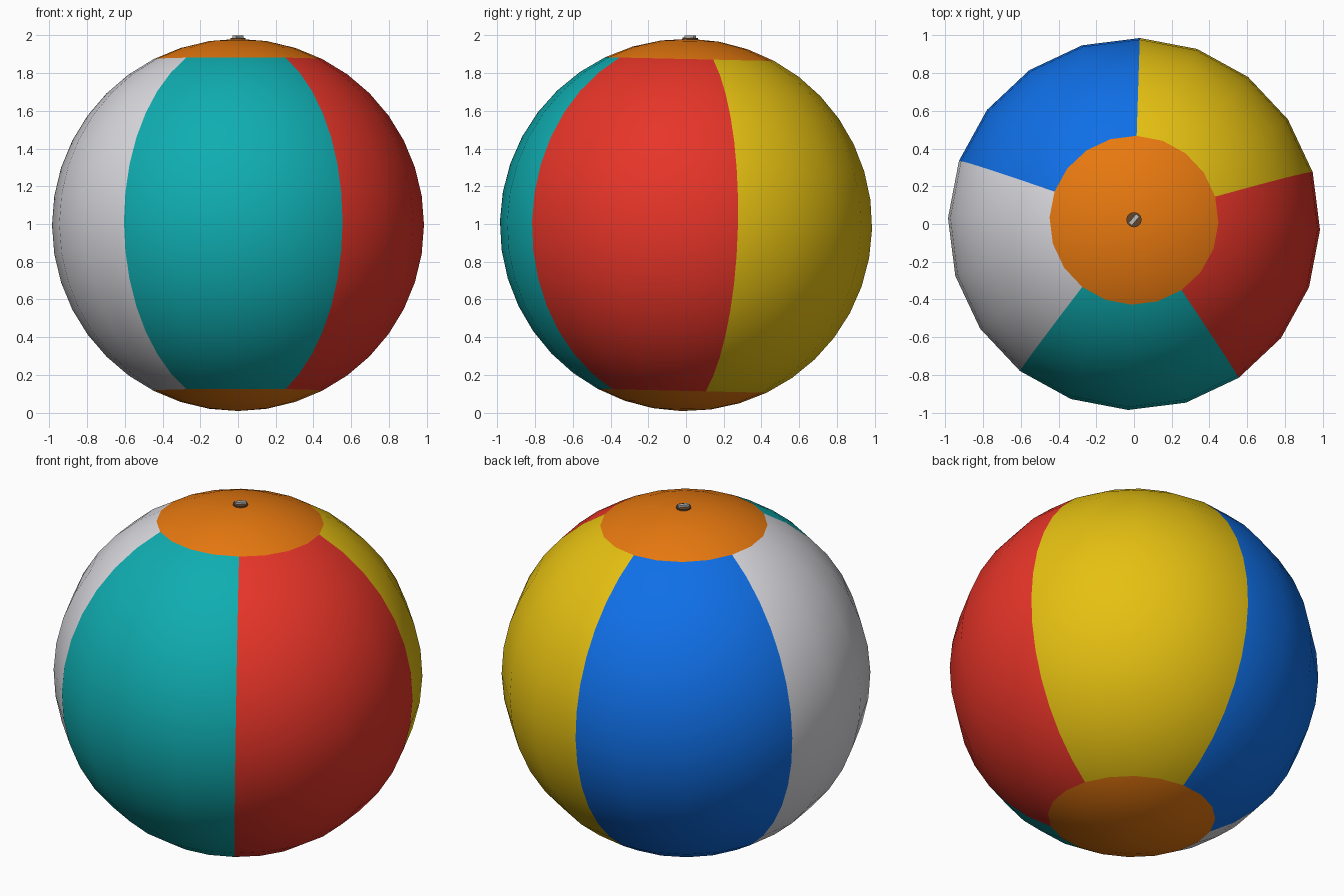
import bpy, bmesh, math
from mathutils import Matrix, Vector

if "Cube" in bpy.data.objects:
    bpy.data.objects.remove(bpy.data.objects["Cube"])

R, CENTRE = 0.987, Vector((0, 0, 0.995))
SEAM = math.radians(16.2)                      # direction of the first panel seam
TILT = Matrix.Translation(CENTRE) @ Matrix.Rotation(math.radians(-1.3), 4, 'X')

COLOURS = [("yellow", (0.79, 0.53, 0.006)), ("blue", (0.005, 0.16, 0.80)),
           ("white", (0.70, 0.70, 0.74)), ("teal", (0.005, 0.42, 0.44)),
           ("red", (0.82, 0.036, 0.022)), ("orange", (0.80, 0.19, 0.005)),
           ("valve brown", (0.12, 0.06, 0.025)), ("valve grey", (0.50, 0.50, 0.48))]
mats = {}
for name, rgb in COLOURS:
    mats[name] = bpy.data.materials.new(name)
    mats[name].diffuse_color = (*rgb, 1)


def make_object(name, bm, materials, smooth=False):
    mesh = bpy.data.meshes.new(name)
    for f in bm.faces:
        f.smooth = smooth
    bm.to_mesh(mesh)
    bm.free()
    for m in materials:
        mesh.materials.append(mats[m])
    obj = bpy.data.objects.new(name, mesh)
    bpy.context.collection.objects.link(obj)
    return obj


# Ball: five panels of four segments each, with round caps 27 degrees wide
bm = bmesh.new()
bmesh.ops.create_uvsphere(bm, u_segments=20, v_segments=20, radius=R)
bmesh.ops.rotate(bm, verts=bm.verts, matrix=Matrix.Rotation(SEAM, 3, 'Z'))
for f in bm.faces:
    c = f.calc_center_median()
    if c.length > 0 and abs(c.z) > R * math.cos(math.radians(27)):
        f.material_index = 5
    else:
        turn = (math.atan2(c.y, c.x) - SEAM) % math.tau
        f.material_index = int(turn / (math.tau / 5)) % 5
bm.transform(TILT)
make_object("ball", bm, ["yellow", "blue", "white", "teal", "red", "orange"], True)

# Valve seat: small flat disc on the top cap
bm = bmesh.new()
bmesh.ops.create_cone(bm, cap_ends=True, segments=20, radius1=0.04, radius2=0.04, depth=0.01,
                      matrix=TILT @ Matrix.Translation((0, 0, R)))
make_object("valve_seat", bm, ["valve brown"])

# Valve tab: slanted grey bar across the seat
bm = bmesh.new()
bmesh.ops.create_cube(bm, size=1, matrix=TILT @ Matrix.Translation((0, 0, R + 0.009))
                      @ Matrix.Rotation(math.radians(50), 4, 'Z')
                      @ Matrix.Diagonal((0.062, 0.022, 0.017, 1)))
make_object("valve_tab", bm, ["valve grey"])

for m in bpy.data.materials:
    if m.users and not m.is_grease_pencil:
        m.use_nodes = True
        m.node_tree.nodes["Principled BSDF"].inputs["Base Color"].default_value = m.diffuse_color
